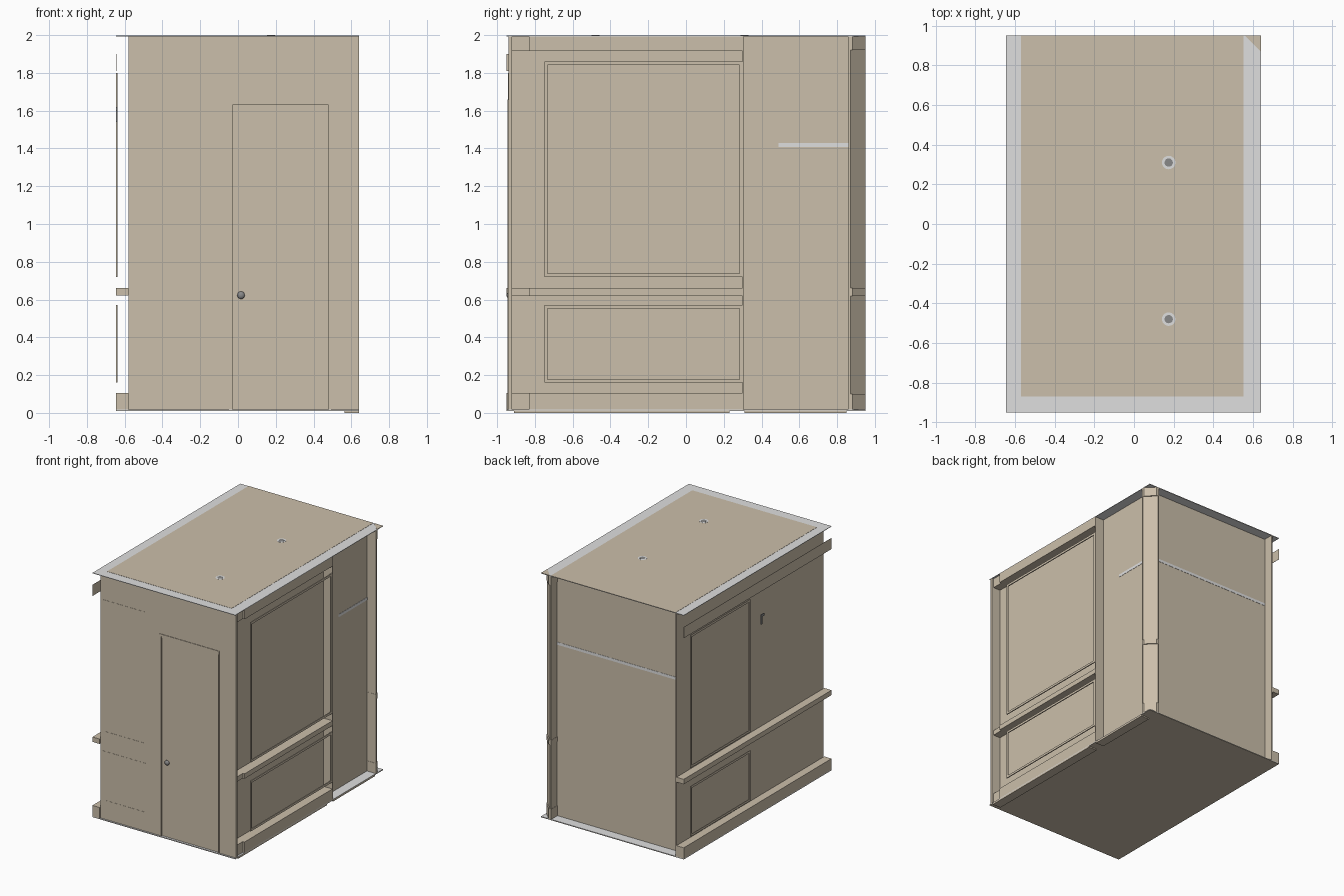
import bpy, bmesh, math
from mathutils import Matrix

if "Cube" in bpy.data.objects:
    bpy.data.objects.remove(bpy.data.objects["Cube"])


def material(name, rgb):
    m = bpy.data.materials.new(name)
    m.diffuse_color = (*rgb, 1)
    m.use_nodes = True
    m.node_tree.nodes["Principled BSDF"].inputs["Base Color"].default_value = m.diffuse_color
    return m


TAN = material("warm tan paint", (0.60, 0.52, 0.405))
WHITE = material("soft white", (0.74, 0.74, 0.74))
METAL = material("grey metal", (0.25, 0.25, 0.25))


def finish(name, bm, mat):
    bmesh.ops.recalc_face_normals(bm, faces=bm.faces[:])
    me = bpy.data.meshes.new(name)
    bm.to_mesh(me)
    bm.free()
    me.materials.append(mat)
    ob = bpy.data.objects.new(name, me)
    bpy.context.scene.collection.objects.link(ob)
    return ob


def add_box(bm, x, y, z):
    m = Matrix.LocRotScale(((x[0] + x[1]) / 2, (y[0] + y[1]) / 2, (z[0] + z[1]) / 2),
                           None, (x[1] - x[0], y[1] - y[0], z[1] - z[0]))
    bmesh.ops.create_cube(bm, size=1, matrix=m)


def boxes(name, mat, *parts):
    bm = bmesh.new()
    for p in parts:
        add_box(bm, *p)
    return finish(name, bm, mat)


def prism(name, mat, pts, z0, z1):
    bm = bmesh.new()
    f = bm.faces.new([bm.verts.new((x, y, z0)) for x, y in pts])
    ext = bmesh.ops.extrude_face_region(bm, geom=[f])
    for v in ext["geom"]:
        if isinstance(v, bmesh.types.BMVert):
            v.co.z = z1
    return finish(name, bm, mat)


def side_frame(name, x, y, z, w=0.018):
    # rectangular panel moulding lying in a side wall plane
    boxes(name, TAN,
          (x, y, (z[0], z[0] + w)), (x, y, (z[1] - w, z[1])),
          (x, (y[0], y[0] + w), (z[0] + w, z[1] - w)),
          (x, (y[1] - w, y[1]), (z[0] + w, z[1] - w)))


# room limits
L, R, LW, RW = -0.645, 0.64, -0.58, 0.56
F, B, BW = -0.95, 0.95, 0.87
FW = -0.94
TOP, BOT = 1.996, 0.015

# floor and roof plates
boxes("floor_underside", TAN, ((L, R), (F, B), (0.010, 0.013)))
boxes("floor_top", WHITE, ((L, R), (F, B), (0.013, 0.017)))
boxes("floor_edge_strips", TAN,
      ((0.565, R), (-0.91, 0.23), (0, 0.010)), ((0.565, R), (0.31, 0.85), (0, 0.010)))
boxes("roof_plate", WHITE, ((L, R), (F, B), (1.993, 1.997)))
boxes("ceiling_panel", TAN, ((-0.57, 0.553), (-0.87, B), (1.997, 1.9985)))
prism("roof_corner_triangle", TAN, [(RW, B), (R, BW), (R, B)], 1.997, 1.9985)

# walls
boxes("left_wall", TAN, ((LW, LW + 0.01), (FW, B), (BOT, TOP)))
boxes("right_wall", TAN, ((RW - 0.01, RW), (FW, BW), (BOT, TOP)))
boxes("back_wall", TAN, ((LW, RW), (BW - 0.01, BW), (BOT, TOP)))
DX0, DX1, DZ = -0.03, 0.48, 1.63
boxes("front_wall", TAN,
      ((LW, DX0), (FW, FW + 0.02), (BOT, TOP)),
      ((DX1, R), (FW, FW + 0.02), (BOT, TOP)),
      ((DX0, DX1), (FW, FW + 0.02), (DZ, TOP)))
boxes("wall_return", TAN, ((RW - 0.01, R), (0.30, 0.305), (BOT, TOP)))

# door, casing and knob
boxes("door", TAN, ((DX0, DX1), (FW + 0.008, FW + 0.02), (BOT, DZ)))
boxes("door_casing", TAN,
      ((-0.047, DX0), (FW - 0.004, FW + 0.01), (BOT, 1.66)),
      ((DX1, 0.492), (FW - 0.004, FW + 0.01), (BOT, 1.66)),
      ((DX0, DX1), (FW - 0.004, FW + 0.01), (DZ + 0.012, 1.66)))
bm = bmesh.new()
bmesh.ops.create_uvsphere(bm, u_segments=20, v_segments=12, radius=0.02,
                          matrix=Matrix.Translation((0.016, -0.936, 0.623)) @ Matrix.Diagonal((1, 0.68, 1, 1)))
for f in bm.faces:
    f.smooth = True
finish("door_knob", bm, METAL)

# faint panels on the front wall
for z0, z1 in ((0.16, 0.57), (0.72, 1.80)):
    x0, x1, w, y = -0.56, -0.16, 0.012, (FW - 0.0015, FW)
    boxes("front_panel_moulding", TAN,
          ((x0, x1), y, (z0, z0 + w)), ((x0, x1), y, (z1 - w, z1)),
          ((x0, x0 + w), y, (z0 + w, z1 - w)), ((x1 - w, x1), y, (z0 + w, z1 - w)))

# right side trim
for nm, z in (("baseboard", (0.017, 0.105)), ("chair_rail", (0.62, 0.66)), ("crown", (1.917, 1.993))):
    boxes("right_" + nm, TAN,
          ((RW, R), (-0.83, 0.30), z), ((RW, 0.625), (FW + 0.02, -0.83), z))
side_frame("right_lower_panel", (0.632, R), (-0.75, 0.30), (0.16, 0.57))
side_frame("right_upper_panel", (0.632, R), (-0.75, 0.30), (0.72, 1.86))

# left side trim
boxes("left_baseboard", TAN, ((L, LW), (F, B), (0.017, 0.105)))
boxes("left_chair_rail", TAN, ((L, LW), (F, B), (0.622, 0.662)))
boxes("left_picture_band", TAN, ((L, L + 0.002), (F, B), (1.81, 1.90)))
side_frame("left_lower_panel", (L, L + 0.006), (0.09, 0.86), (0.16, 0.57))
side_frame("left_upper_panel", (L, L + 0.006), (0.09, 0.86), (0.72, 1.80))
boxes("wall_hook", METAL,
      ((L, L + 0.006), (-0.085, -0.045), (1.60, 1.62)),
      ((L, L + 0.006), (-0.06, -0.045), (1.54, 1.60)))

# white tile strips
boxes("tile_strip", WHITE,
      ((LW, RW), (BW, BW + 0.002), (1.408, 1.43)),
      ((RW, RW + 0.002), (0.49, BW), (1.408, 1.43)))

# chamfered corner column with wrapped trim
prism("corner_column", TAN, [(RW - 0.01, BW - 0.01), (R, BW - 0.01), (R, BW), (RW, B), (RW - 0.01, B)], BOT, 1.993)
e = 0.012
for nm, z in (("base", (0.017, 0.10)), ("rail", (0.62, 0.66)), ("cap", (1.92, 1.993))):
    prism("column_" + nm, TAN,
          [(RW - e, BW - e), (R, BW - e), (R, BW + e), (RW + e, B), (RW - e, B)], *z)

# recessed lights
for y in (0.31, -0.48):
    for nm, r, h, mat in (("light_rim", 0.034, 1.9992, WHITE), ("light_can", 0.021, 2.0, METAL)):
        bm = bmesh.new()
        bmesh.ops.create_cone(bm, cap_ends=True, segments=24, radius1=r, radius2=r, depth=0.02,
                              matrix=Matrix.Translation((0.175, y, h - 0.01)))
        finish(nm, bm, mat)
